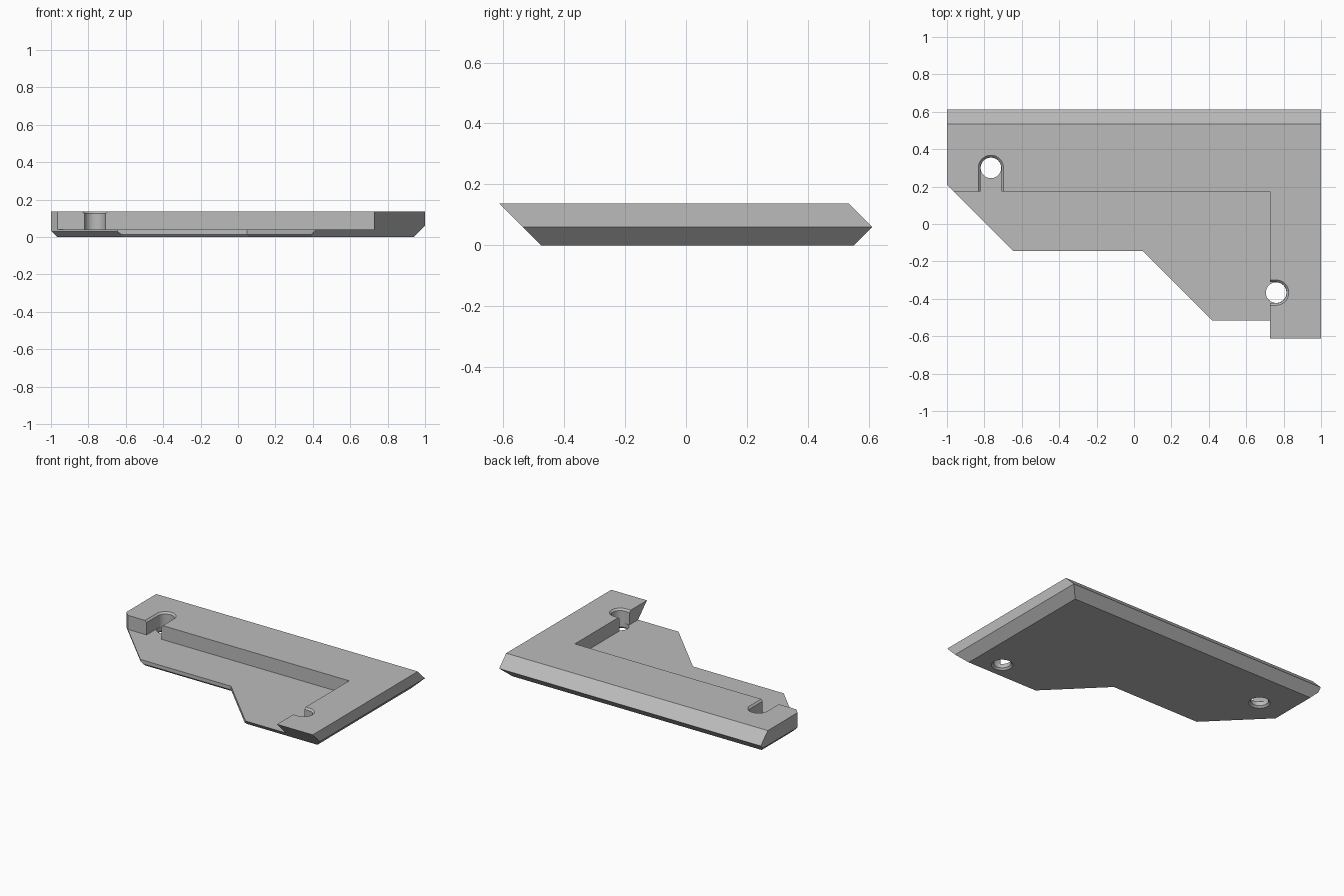
import bpy, bmesh, math
from mathutils import Vector

if "Cube" in bpy.data.objects:
    bpy.data.objects.remove(bpy.data.objects["Cube"], do_unlink=True)

TOP, FLOOR = 0.137, 0.04
HOLE_R, LIP = 0.055, 0.012


def loft(name, rings):
    """Solid skinned through equal-length rings of points."""
    bm = bmesh.new()
    loops = [[bm.verts.new(p) for p in ring] for ring in rings]
    n = len(loops[0])
    bm.faces.new(loops[0])
    bm.faces.new(loops[-1])
    for a, b in zip(loops, loops[1:]):
        for i in range(n):
            j = (i + 1) % n
            bm.faces.new((a[i], a[j], b[j], b[i]))
    bmesh.ops.recalc_face_normals(bm, faces=bm.faces)
    mesh = bpy.data.meshes.new(name)
    bm.to_mesh(mesh)
    bm.free()
    obj = bpy.data.objects.new(name, mesh)
    bpy.context.collection.objects.link(obj)
    return obj


def flat(points, z, shift=(0, 0)):
    return [(x + shift[0], y + shift[1], z) for x, y in points]


def trim(obj, point, normal):
    """Cut away everything on the normal's side of a plane and cap it."""
    bm = bmesh.new()
    bm.from_mesh(obj.data)
    cut = bmesh.ops.bisect_plane(bm, geom=bm.verts[:] + bm.edges[:] + bm.faces[:],
                                 plane_co=point, plane_no=Vector(normal).normalized(),
                                 clear_outer=True)
    edges = [e for e in cut["geom_cut"] if isinstance(e, bmesh.types.BMEdge)]
    bmesh.ops.contextual_create(bm, geom=edges)
    bmesh.ops.recalc_face_normals(bm, faces=bm.faces)
    bm.to_mesh(obj.data)
    bm.free()


def subtract(obj, cutter):
    cutter.hide_render = True
    mod = obj.modifiers.new("cut", "BOOLEAN")
    mod.operation, mod.solver, mod.object = "DIFFERENCE", "EXACT", cutter
    bpy.context.view_layer.objects.active = obj
    bpy.ops.object.modifier_apply(modifier=mod.name)
    bpy.data.objects.remove(cutter, do_unlink=True)


def circle(cx, cy, r, z, n=48):
    return [(cx + r * math.cos(math.tau * i / n), cy + r * math.sin(math.tau * i / n), z)
            for i in range(n)]


def slot(cx, cy, r, z, angle, reach, n=24):
    """Half circle with straight sides running out towards the given angle."""
    u = Vector((math.cos(angle), math.sin(angle), 0))
    v = Vector((-u.y, u.x, 0))
    c = Vector((cx, cy, z))
    arc = [c + v * r * math.cos(math.pi * i / n) - u * r * math.sin(math.pi * i / n)
           for i in range(n + 1)]
    return [c + u * reach + v * r] + arc + [c + u * reach - v * r]


# Full-length block with bevelled long edges
profile = [(-0.475, 0), (-0.612, TOP), (0.535, TOP), (0.612, 0.06), (0.552, 0)]
body = loft("corner_bracket", [[(x, y, z) for y, z in profile] for x in (-1, 1)])

# Bevelled ends and the diagonal corner
trim(body, (1, 0, 0.06), (1, 0, -1))
trim(body, (-1, 0, 0.035), (-1, 0, -1))
trim(body, (-1, 0.21, 0), (-1, -1, 0))
trim(body, (-1, 0.21, 0.03), (-0.707, -0.707, -1))

# Pocket that leaves an L-shaped raised rim above the thin plate
pocket = [(-2, -2), (0.727, -2), (0.727, 0.175), (-2, 0.175)]
subtract(body, loft("pocket_cutter", [flat(pocket, FLOOR), flat(pocket, 0.3)]))

# Stepped front outline of the plate, bevelled underneath
notch = [(-2, -0.145), (0.048, -0.145), (1.003, -1.1), (-2, -1.1)]
subtract(body, loft("notch_cutter", [flat(notch, -0.015, (0.012, 0.03)),
                                     flat(notch, 0.015), flat(notch, 0.3)]))

# Bolt holes with open slots through the rim
for x, y, angle, reach in ((-0.765, 0.3, -math.pi / 2, 0.3), (0.76, -0.367, math.pi, 0.2)):
    lip_r = HOLE_R + 2 * LIP
    subtract(body, loft("slot_cutter", [
        slot(x, y, HOLE_R + 0.001, FLOOR, angle, reach),
        slot(x, y, HOLE_R + 0.001, TOP - LIP, angle, reach),
        slot(x, y, lip_r, TOP + LIP, angle, reach)]))
    subtract(body, loft("hole_cutter", [
        circle(x, y, lip_r, -LIP), circle(x, y, HOLE_R, LIP), circle(x, y, HOLE_R, 0.08)]))

# Plain grey finish
grey = bpy.data.materials.new("plain grey")
grey.use_nodes = True
colour = (0.5, 0.5, 0.5, 1)
grey.diffuse_color = colour
grey.node_tree.nodes["Principled BSDF"].inputs["Base Color"].default_value = colour
body.data.materials.clear()
body.data.materials.append(grey)

bpy.ops.object.select_all(action="DESELECT")
body.select_set(True)
bpy.context.view_layer.objects.active = body
bpy.ops.object.shade_smooth_by_angle(angle=math.radians(30))
